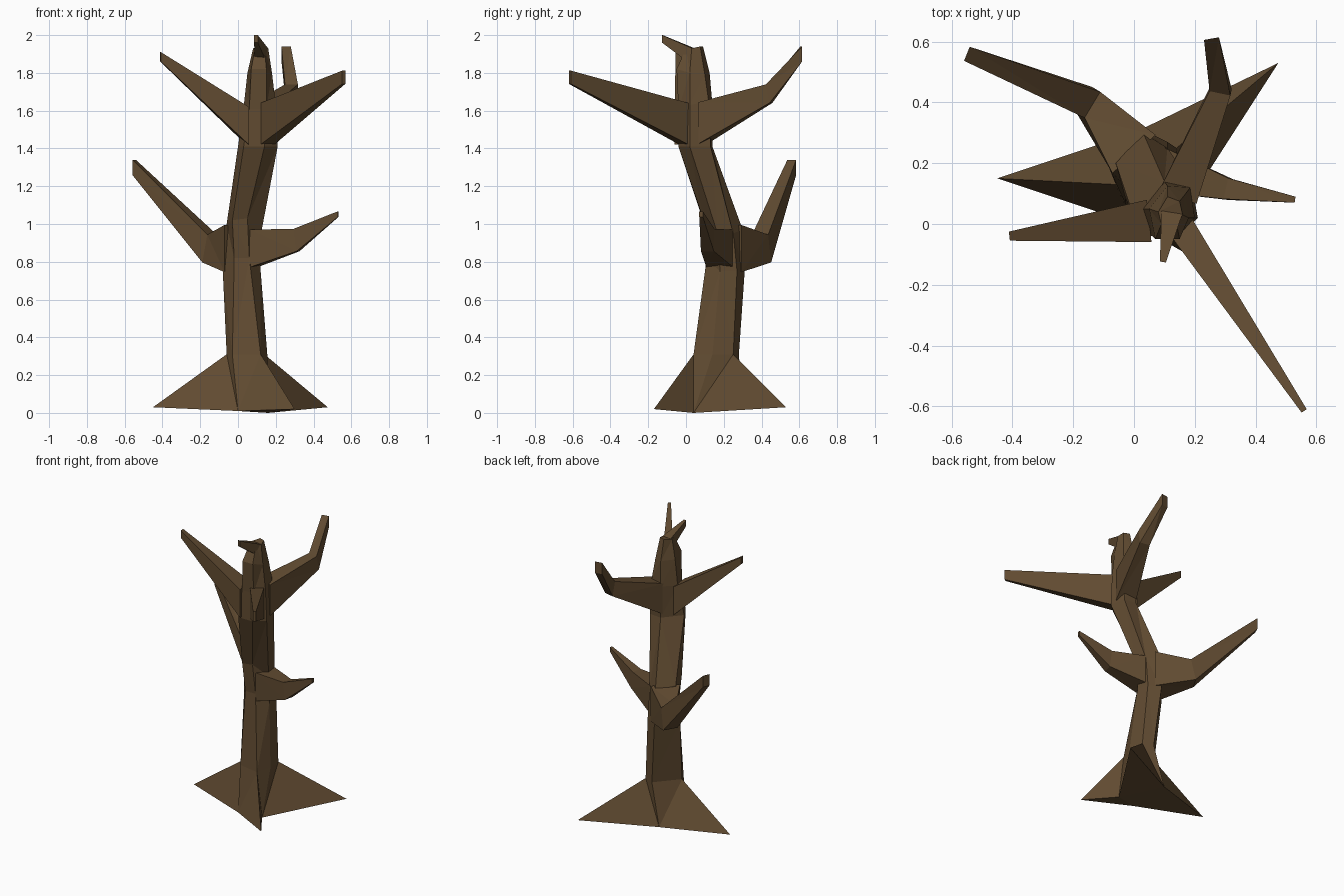
import bpy, bmesh
from mathutils import Vector

if "Cube" in bpy.data.objects:
    bpy.data.objects.remove(bpy.data.objects["Cube"])

bark = bpy.data.materials.new("brown bark")
bark.diffuse_color = (0.12, 0.071, 0.031, 1)
bark.use_nodes = True
bark.node_tree.nodes["Principled BSDF"].inputs["Base Color"].default_value = bark.diffuse_color


def loft(name, rings):
    """Skin a list of equal-sized rings and cap both ends."""
    bm = bmesh.new()
    loops = [[bm.verts.new(p) for p in r] for r in rings]
    n = len(loops[0])
    for a, b in zip(loops, loops[1:]):
        for i in range(n):
            j = (i + 1) % n
            bm.faces.new((a[i], a[j], b[j], b[i]))
    bm.faces.new(loops[-1])
    bm.faces.new(loops[0][::-1])
    # split twisted quads cleanly
    bmesh.ops.triangulate(bm, faces=bm.faces)
    bmesh.ops.recalc_face_normals(bm, faces=bm.faces)
    me = bpy.data.meshes.new(name)
    bm.to_mesh(me)
    bm.free()
    me.materials.append(bark)
    ob = bpy.data.objects.new(name, me)
    bpy.context.collection.objects.link(ob)
    return ob


def branch(name, stations):
    """Four-sided tapering limb; each station is (centre, width, height).
    The end sections stand upright, elbows lean a little into the bend.
    The limb is fused into the trunk."""
    pts = [Vector(s[0]) for s in stations]
    last = len(pts) - 1
    z = Vector((0, 0, 1))
    rings = []
    for i, (c, w, h) in enumerate(stations):
        d = (pts[min(i + 1, last)] - pts[max(i - 1, 0)]).normalized()
        side = d.cross(z).normalized()
        up = z if i in (0, last) else (z * 0.65 + side.cross(d) * 0.35).normalized()
        s, u = side * w / 2, up * h / 2
        rings.append([pts[i] + s + u, pts[i] - s + u, pts[i] - s - u, pts[i] + s - u])
    limb = loft(name, rings)
    mod = tree.modifiers.new(name, 'BOOLEAN')
    mod.operation, mod.solver, mod.object = 'UNION', 'EXACT', limb
    bpy.context.view_layer.objects.active = tree
    bpy.ops.object.modifier_apply(modifier=mod.name)
    bpy.data.objects.remove(limb)


# trunk: root star at the ground, then six-sided rings up to the crown
# order: left, front, front right, right, back right, back
trunk = [
    [(-.45, .15, .03), (0, 0, .01), (.30, -.17, .02), (.16, .04, 0), (.475, .53, .03), (0, .30, .02)],
    [(-.06, .13, .31), (-.03, .07, .31), (.12, .04, .31), (.155, .14, .31), (.14, .25, .31), (.07, .28, .31)],
    [(-.08, .18, .74), (-.02, .11, .82), (.06, .11, .82), (.12, .18, .75), (.11, .27, .75), (.03, .31, .74)],
    [(-.06, .20, 1.0), (-.03, .09, 1.02), (.05, .09, 1.03), (.12, .17, .94), (.11, .25, .95), (.03, .30, .97)],
    [(0, .02, 1.41), (.03, -.04, 1.41), (.14, -.04, 1.41), (.21, .02, 1.41), (.19, .13, 1.41), (.10, .14, 1.41)],
    [(.03, .05, 1.62), (.06, -.04, 1.61), (.15, -.04, 1.61), (.20, .02, 1.63), (.185, .12, 1.65), (.10, .14, 1.63)],
    [(.05, .05, 1.80), (.07, -.05, 1.82), (.15, -.05, 1.82), (.18, .02, 1.80), (.17, .10, 1.79), (.11, .125, 1.80)],
    [(.08, .04, 1.93), (.09, .0, 1.93), (.14, .0, 1.93), (.16, .03, 1.93), (.15, .075, 1.94), (.11, .09, 1.94)],
]
tree = loft("bare_tree", trunk)

# hooked tip at the very top
branch("top_hook", [((.125, .04, 1.885), .07, .09), ((.095, -.125, 1.98), .02, .04)])

# crown branches
branch("crown_left_branch", [((.05, .01, 1.52), .14, .20), ((-.41, -.04, 1.885), .03, .05)])
branch("crown_front_branch", [((.155, -.01, 1.53), .09, .22), ((.56, -.615, 1.777), .02, .07)])
branch("crown_back_branch", [((.145, .09, 1.535), .13, .22), ((.285, .44, 1.69), .07, .10),
                             ((.255, .61, 1.90), .05, .08)])

# middle branches
branch("middle_left_branch", [((0, .23, .87), .19, .25), ((-.15, .40, .87), .10, .15),
                              ((-.55, .56, 1.30), .05, .08)])
branch("middle_right_branch", [((.08, .18, .87), .15, .20), ((.31, .115, .915), .07, .12),
                               ((.53, .08, 1.052), .02, .03)])
